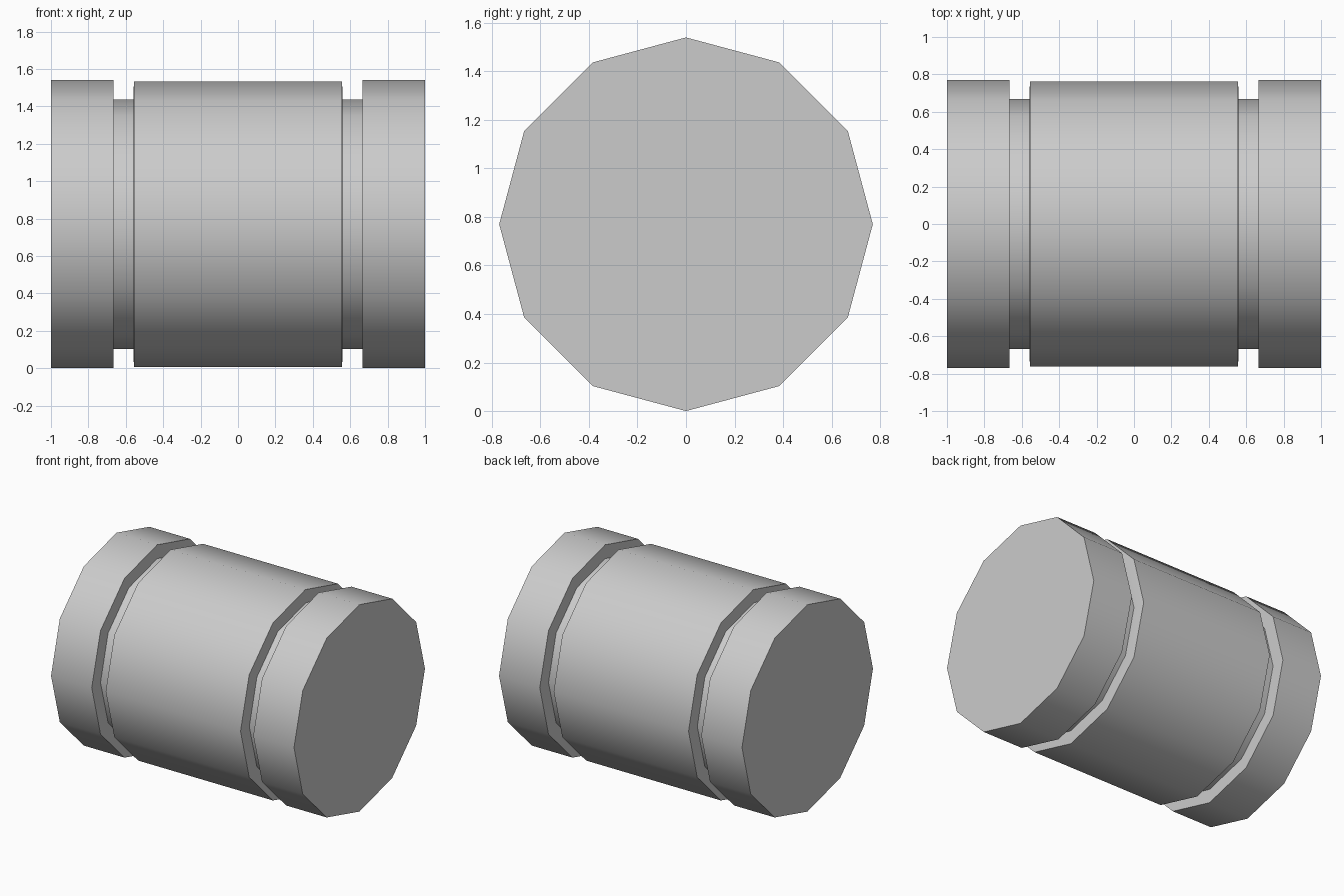
import bpy, bmesh
from math import sin, cos, tau, radians

if "Cube" in bpy.data.objects:
    bpy.data.objects.remove(bpy.data.objects["Cube"])

SIDES = 12
AXIS_Z = 0.77

# Right half of the silhouette, from the middle outward: (x, radius)
half = [(0.555, 0.763), (0.56, 0.706), (0.56, 0.667),   # body with eased edge
        (0.665, 0.667),                                  # groove floor
        (0.665, 0.77), (1.0, 0.77)]                      # end band
profile = [(-x, r) for x, r in reversed(half)] + half

# Lathe the mirrored profile around the x axis
bm = bmesh.new()
rings = [[bm.verts.new((x, r * sin(tau * i / SIDES), AXIS_Z + r * cos(tau * i / SIDES)))
          for i in range(SIDES)] for x, r in profile]
for a, b in zip(rings, rings[1:]):
    for i in range(SIDES):
        j = (i + 1) % SIDES
        bm.faces.new((a[i], a[j], b[j], b[i]))

# Flat end caps
bm.faces.new(rings[0])
bm.faces.new(rings[-1])
bmesh.ops.recalc_face_normals(bm, faces=bm.faces)

mesh = bpy.data.meshes.new("barrel")
bm.to_mesh(mesh)
bm.free()
barrel = bpy.data.objects.new("barrel", mesh)
bpy.context.collection.objects.link(barrel)

# Smooth sides, sharp steps
bpy.context.view_layer.objects.active = barrel
barrel.select_set(True)
bpy.ops.object.shade_smooth_by_angle(angle=radians(40))
